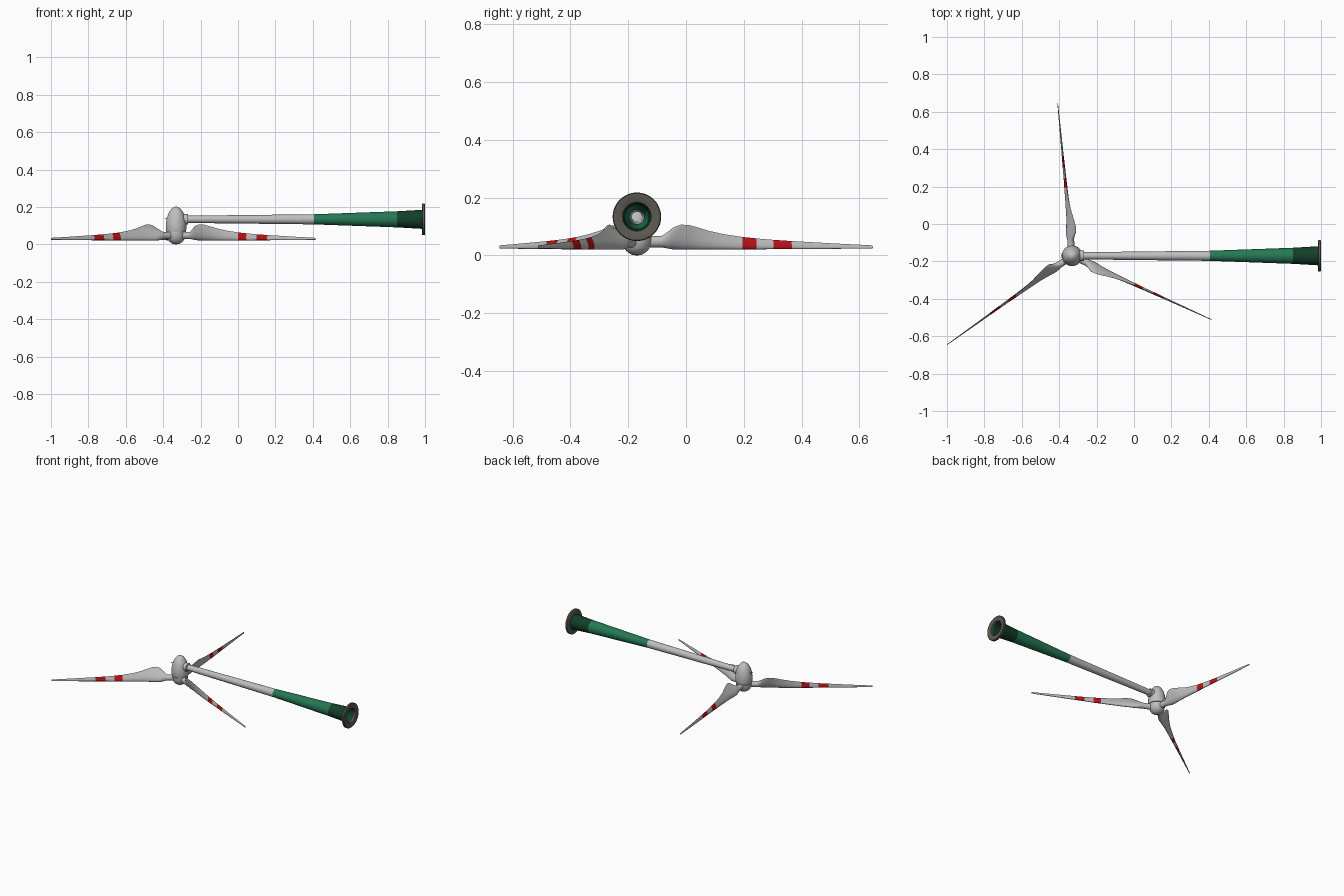
import bpy, bmesh, math
from mathutils import Matrix, Vector

if "Cube" in bpy.data.objects:
    bpy.data.objects.remove(bpy.data.objects["Cube"])

HUB = Vector((-0.331, -0.17, 0.0))
AXIS_Z = 0.134


def material(name, rgb):
    m = bpy.data.materials.new(name)
    m.diffuse_color = (*rgb, 1)
    m.use_nodes = True
    m.node_tree.nodes["Principled BSDF"].inputs["Base Color"].default_value = m.diffuse_color
    return m


WHITE = material("light_grey", (0.52, 0.52, 0.52))
RED = material("red", (0.50, 0.006, 0.008))
GREEN = material("green", (0.018, 0.19, 0.09))
DARK = material("dark_green", (0.006, 0.05, 0.022))
STEEL = material("flange_brown_grey", (0.11, 0.10, 0.085))


def finish(name, bm, mats, matrix, angle=40):
    bmesh.ops.remove_doubles(bm, verts=bm.verts, dist=1e-6)
    bmesh.ops.recalc_face_normals(bm, faces=bm.faces)
    me = bpy.data.meshes.new(name)
    for f in bm.faces:
        f.smooth = True
    bm.to_mesh(me)
    bm.free()
    me.set_sharp_from_angle(angle=math.radians(angle))
    for m in mats:
        me.materials.append(m)
    ob = bpy.data.objects.new(name, me)
    ob.matrix_world = matrix
    bpy.context.collection.objects.link(ob)
    return ob


def skin(bm, rings, mats):
    """Bridge consecutive vertex rings; mats gives the material of each span."""
    loops = [[bm.verts.new(p) for p in ring] for ring in rings]
    n = len(loops[0])
    for a, b, m in zip(loops, loops[1:], mats):
        for i in range(n):
            j = (i + 1) % n
            bm.faces.new((a[i], a[j], b[j], b[i])).material_index = m
    return loops


def lathe(name, profile, mats, matrix, span_mats=None, n=48):
    """Revolve (height, radius) points about local z."""
    bm = bmesh.new()
    rings = [[(r * math.cos(2 * math.pi * i / n), r * math.sin(2 * math.pi * i / n), h)
              for i in range(n)] for h, r in profile]
    skin(bm, rings, span_mats or [0] * (len(profile) - 1))
    bmesh.ops.dissolve_degenerate(bm, edges=bm.edges, dist=1e-6)
    return finish(name, bm, mats, matrix)


# Egg-shaped nacelle and the spinner under it
at_hub = Matrix.Translation(HUB)
lathe("spinner", [(0, 0), (.002, .016), (.007, .025), (.015, .036), (.028, .045),
                  (.045, .050), (.062, .051), (.062, 0)], [WHITE], at_hub)
lathe("nacelle_neck", [(.055, .046), (.072, .046)], [WHITE], at_hub)
lathe("nacelle", [(.066, 0), (.066, .052), (.08, .0545), (.1, .055), (.12, .053), (.14, .0495),
                  (.16, .043), (.176, .035), (.19, .024), (.199, .013), (.203, 0)],
      [WHITE], at_hub)

# Hollow tower lying along +x, with colour bands
along_x = Matrix.Translation((0, HUB.y, AXIS_Z)) @ Matrix.Rotation(math.pi / 2, 4, 'Y')
outer = [(-.30, .019), (.405, .027), (.85, .043), (.985, .051)]
inner = [(h, r - .002) for h, r in reversed(outer)]
lathe("tower", outer + inner, [WHITE, GREEN, DARK], along_x, [0, 1, 2, 2, 2, 1, 0])
lathe("tower_collar", [(-.30, .028), (-.268, .028), (-.266, .026), (-.266, .018)],
      [WHITE], along_x)
lathe("base_flange", [(.983, .049), (.983, .080), (.986, .084), (.997, .084), (1.0, .081),
                      (1.0, .053), (.997, .049), (.983, .049)], [STEEL], along_x)

# Twisted blades: r, leading edge (s, z), trailing edge (s, z), thickness, taper to trailing edge
STATIONS = [
    (.035, .005, .028, -.005, .066, .038, 0), (.085, .006, .029, -.007, .066, .036, 0),
    (.105, .013, .027, -.020, .080, .034, .3), (.125, .015, .023, -.033, .098, .030, .5),
    (.150, .012, .021, -.035, .107, .026, .6), (.180, .009, .021, -.030, .105, .022, .65),
    (.210, .006, .021, -.024, .097, .020, .7), (.250, .004, .021, -.016, .085, .018, .7),
    (.300, .002, .021, -.010, .074, .016, .7), (.367, .001, .021, -.006, .064, .014, .7),
    (.416, 0, .021, -.004, .059, .012, .7), (.475, 0, .022, -.003, .054, .011, .7),
    (.538, 0, .022, -.002, .050, .009, .7), (.680, 0, .023, -.001, .042, .006, .7),
    (.820, 0, .0245, 0, .035, .003, .7)]


def blade(name, angle, n=24):
    bm = bmesh.new()
    rings = []
    for r, ls, lz, ts, tz, thick, taper in STATIONS:
        le, te = Vector((r, ls, lz)), Vector((r, ts, tz))
        mid, half = (le + te) / 2, (te - le) / 2
        normal = half.normalized().cross(Vector((1, 0, 0))) * thick / 2
        ring = []
        for i in range(n):
            a = 2 * math.pi * i / n
            c, s = math.cos(a), math.sin(a)
            ring.append(mid + half * c + normal * s * (1 - taper * c))
        rings.append(ring)
    # red warning bands
    mats = [1 if .36 < a[0] < .37 or .47 < a[0] < .48 else 0 for a in STATIONS[:-1]]
    loops = skin(bm, rings, mats)
    for loop in (loops[0], loops[-1]):
        bm.faces.new(loop)
    finish(name, bm, [WHITE, RED], at_hub @ Matrix.Rotation(math.radians(angle), 4, 'Z'), 60)


for k in range(3):
    blade(f"blade_{k + 1}", 95.4 + 120 * k)


# Small weather mast on the nacelle side opposite the tower
def box(name, center, size):
    bm = bmesh.new()
    bmesh.ops.create_cube(bm, size=1)
    bmesh.ops.scale(bm, vec=size, verts=bm.verts)
    finish(name, bm, [WHITE], Matrix.Translation(HUB + Vector(center)))


box("weather_mast", (-.051, 0, .14), (.018, .002, .002))
box("weather_mast_crossbar", (-.057, 0, .14), (.002, .022, .002))
for side in (-1, 1):
    box("weather_sensor", (-.059, .011 * side, .14), (.006, .003, .003))
